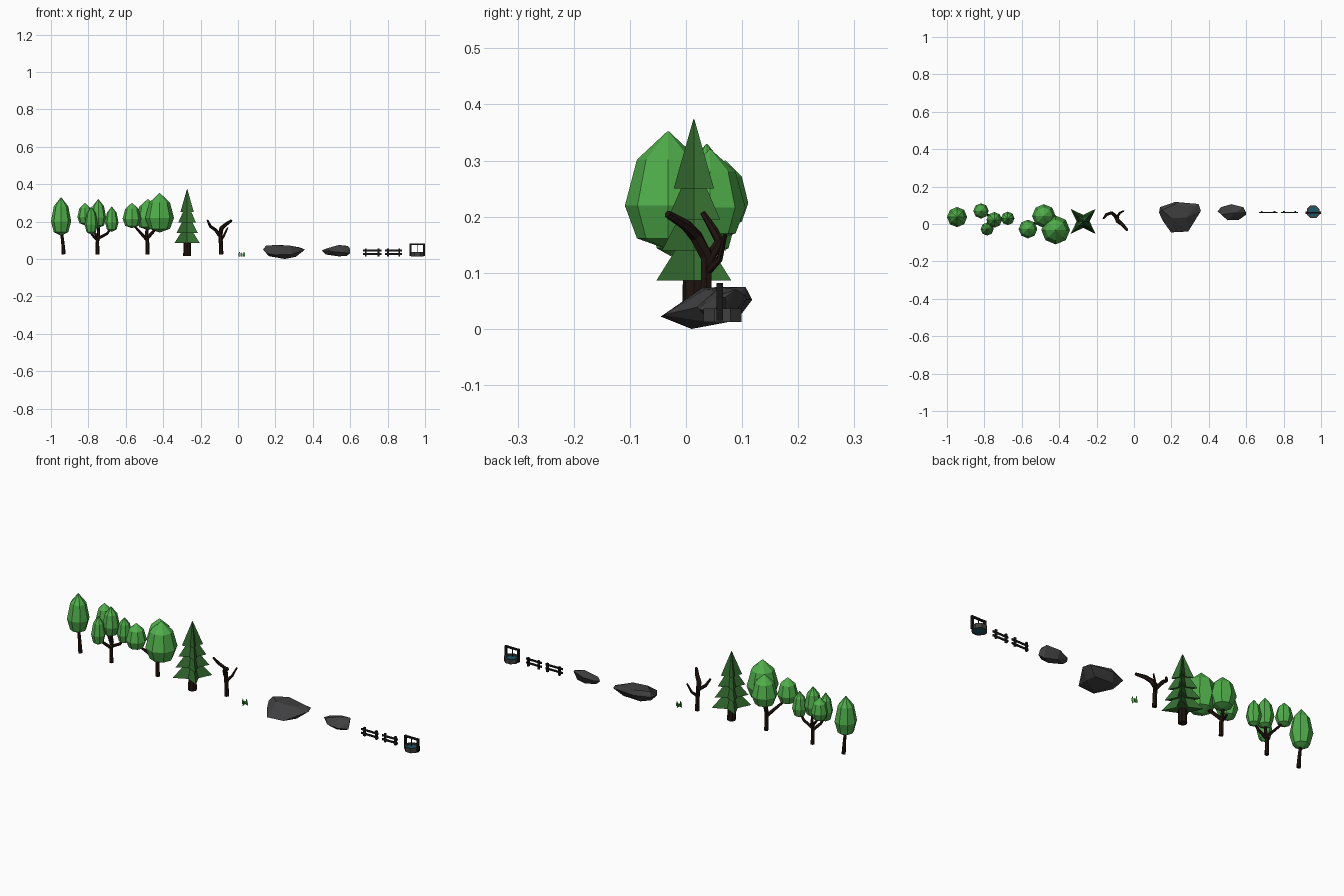
import bpy, bmesh
from math import sin, cos, pi
from mathutils import Vector


def mat(name, rgb):
    m = bpy.data.materials.new(name)
    m.diffuse_color = (*rgb, 1)
    return m


LEAF = mat("leaf_green", (0.08, 0.42, 0.07))
PINE = mat("pine_green", (0.035, 0.15, 0.03))
BARK = mat("bark", (0.014, 0.007, 0.005))
STONE = mat("stone", (0.05, 0.05, 0.052))
WOOD = mat("dark_wood", (0.01, 0.009, 0.009))
WATER = mat("water", (0.01, 0.10, 0.14))


def finish(name, bm, material, fix=True):
    if fix:
        bmesh.ops.recalc_face_normals(bm, faces=bm.faces)
    me = bpy.data.meshes.new(name)
    bm.to_mesh(me)
    bm.free()
    me.materials.append(material)
    ob = bpy.data.objects.new(name, me)
    bpy.context.collection.objects.link(ob)
    return ob


def skin(bm, rings):
    """Join equal rings of points and cap both ends."""
    vs = [[bm.verts.new(p) for p in r] for r in rings]
    n = len(vs[0])
    for a, b in zip(vs, vs[1:]):
        for i in range(n):
            j = (i + 1) % n
            bm.faces.new((a[i], a[j], b[j], b[i]))
    bm.faces.new(vs[0][::-1])
    bm.faces.new(vs[-1])


def tube(bm, pts, radii, n=6):
    """Tapered limb along a path."""
    pts = [Vector(p) for p in pts]
    rings = []
    for i, p in enumerate(pts):
        d = (pts[min(i + 1, len(pts) - 1)] - pts[max(i - 1, 0)]).normalized()
        u = d.cross(Vector((0, 1, 0.01))).normalized()
        v = d.cross(u)
        rings.append([p + radii[i] * (u * cos(2 * pi * k / n) + v * sin(2 * pi * k / n))
                      for k in range(n)])
    skin(bm, rings)


def limbs(name, paths):
    bm = bmesh.new()
    for pts, radii in paths:
        tube(bm, pts, radii)
    return finish(name, bm, BARK)


def crown(name, x, y, r, z0, z1):
    """Eight-sided leaf crown: tall pointed top, blunt bottom."""
    bm = bmesh.new()
    zm = z0 + (z1 - z0) * 0.37
    prof = [(0.02, z0), (0.72, z0 + (zm - z0) * 0.25), (1, zm),
            (0.72, zm + (z1 - zm) * 0.62), (0.02, z1)]
    skin(bm, [[(x + r * f * cos(k * pi / 4), y + r * f * sin(k * pi / 4), z)
               for k in range(8)] for f, z in prof])
    return finish(name, bm, LEAF)


def rock(name, pts):
    bm = bmesh.new()
    for p in pts:
        bm.verts.new(p)
    bmesh.ops.convex_hull(bm, input=bm.verts)
    return finish(name, bm, STONE)


def box(bm, x0, x1, y0, y1, z0, z1):
    skin(bm, [[(x0, y0, z), (x1, y0, z), (x1, y1, z), (x0, y1, z)] for z in (z0, z1)])


# Single-crown tree
limbs("slim_tree_trunk", [([(-.932, .035, .025), (-.936, .035, .08), (-.945, .037, .16)], [.011, .009, .007])])
crown("slim_tree_crown", -.946, .037, .054, .125, .33)

# Branching tree with four small crowns
limbs("branching_tree_trunk", [
    ([(-.75, .03, .025), (-.752, .03, .09), (-.745, .03, .13), (-.747, .02, .2)], [.011, .009, .008, .006]),
    ([(-.752, .03, .1), (-.78, .005, .13), (-.785, -.025, .16)], [.008, .007, .005]),
    ([(-.75, .03, .12), (-.785, .05, .16), (-.817, .07, .2)], [.008, .006, .005]),
    ([(-.747, .03, .11), (-.7, .03, .135), (-.676, .03, .17)], [.008, .007, .005])])
for i, c in enumerate([(-.818, .07, .041, .18, .3), (-.747, .022, .042, .165, .32),
                       (-.785, -.027, .035, .13, .28), (-.675, .03, .036, .145, .28)]):
    crown(f"branching_tree_crown_{i + 1}", *c)

# Broad tree with three crowns
limbs("broad_tree_trunk", [
    ([(-.483, .03, .025), (-.485, .03, .1), (-.488, .035, .14), (-.482, .045, .2)], [.011, .01, .009, .007]),
    ([(-.485, .03, .1), (-.53, .005, .15), (-.565, -.025, .19)], [.009, .007, .005]),
    ([(-.485, .03, .11), (-.45, .0, .15), (-.42, -.03, .18)], [.009, .008, .006])])
for i, c in enumerate([(-.567, -.027, .05, .165, .3), (-.482, .043, .063, .155, .32),
                       (-.419, -.032, .077, .142, .352)]):
    crown(f"broad_tree_crown_{i + 1}", *c)

# Pine: trunk and four star-shaped tiers
PX, PY = -.272, .014
bm = bmesh.new()
tube(bm, [(PX, PY, .017), (PX, PY, .12)], [.021, .019], 8)
finish("pine_trunk", bm, BARK)
for i, (z, h, top) in enumerate([(.086, .067, .19), (.14, .057, .245), (.195, .047, .3), (.25, .036, .373)]):
    bm = bmesh.new()
    skin(bm, [[(PX + s * h * (1.414 if k % 2 else .52) * cos(k * pi / 4),
                PY + s * h * (1.414 if k % 2 else .52) * sin(k * pi / 4), zz)
               for k in range(8)] for s, zz in ((1, z), (.03, top))])
    finish(f"pine_tier_{i + 1}", bm, PINE)

# Bare tree
limbs("bare_tree", [
    ([(-.09, .036, .025), (-.092, .036, .09), (-.095, .036, .145)], [.012, .011, .01]),
    ([(-.095, .036, .13), (-.088, .018, .165), (-.065, .0, .185), (-.036, -.033, .205)], [.012, .012, .01, .007]),
    ([(-.094, .038, .12), (-.12, .06, .155), (-.148, .05, .175), (-.163, .03, .207)], [.01, .009, .008, .005]),
    ([(-.092, .036, .1), (-.075, .06, .125), (-.055, .07, .168)], [.008, .006, .004])])

# Grass tuft: two crossed jagged blades
bm = bmesh.new()
for dx, dy in ((1, 0), (0, 1)):
    for a, w, h in ((-.012, .006, .028), (0, .005, .022), (.012, .006, .027)):
        q = [(a - w, .012), (a + w, .012), (a + w * .7, .012 + h * .7), (a, .012 + h)]
        q.append((a - w * .8, .012 + h * .6))
        bm.faces.new([bm.verts.new((.02 + t * dx, .028 + t * dy, z)) for t, z in q])
finish("grass_tuft", bm, LEAF, False)

# Rocks
rock("large_rock", [(.139, .09, .052), (.22, .118, .052), (.22, .106, .075), (.345, .107, .052),
                    (.358, .07, .05), (.29, -.04, .025), (.198, -.045, .022), (.155, .016, .03),
                    (.134, .06, .05), (.15, .075, .072), (.2, .03, .074), (.28, .035, .071),
                    (.33, .095, .062), (.165, .05, .015), (.25, .01, .0), (.31, .04, .012),
                    (.3, .085, .015), (.2, .09, .015)])
rock("small_rock", [(.447, .068, .045), (.465, .09, .05), (.52, .106, .06), (.585, .09, .07),
                    (.6, .06, .05), (.6, .05, .03), (.56, .022, .035), (.5, .02, .04),
                    (.47, .05, .055), (.54, .06, .075), (.595, .065, .062), (.47, .065, .024),
                    (.54, .045, .014), (.58, .065, .016), (.52, .085, .02)])

# Fences: two posts and two rails each
for i, (x0, x1) in enumerate([(.668, .766), (.787, .877)]):
    bm = bmesh.new()
    for px in (x0 + .015, x1 - .015):
        box(bm, px - .005, px + .005, .061, .07, .012, .057)
    for z in (.021, .041):
        box(bm, x0, x1, .059, .063, z, z + .01)
    finish(f"fence_{i + 1}", bm, WOOD)

# Well: octagonal wall, water, posts, crossbar and rope
WX, WY = .958, .065
bm = bmesh.new()
prof = [(.037, .012), (.037, .036), (.028, .036), (.028, .012)]
vs = [[bm.verts.new((WX + r * cos((k + .5) * pi / 4), WY + r * sin((k + .5) * pi / 4), z))
       for k in range(8)] for r, z in prof]
for a in range(4):
    for k in range(8):
        b, j = (a + 1) % 4, (k + 1) % 8
        bm.faces.new((vs[a][k], vs[a][j], vs[b][j], vs[b][k]))
finish("well_wall", bm, STONE)
bm = bmesh.new()
tube(bm, [(WX, WY, .0125), (WX, WY, .028)], [.029, .029], 8)
finish("well_water", bm, WATER)
bm = bmesh.new()
for s in (-1, 1):
    box(bm, WX + s * .036 - .005, WX + s * .036 + .005, .054, .066, .015, .082)
box(bm, WX - .041, WX + .042, .055, .065, .074, .082)
box(bm, WX - .0015, WX + .0015, .0585, .0615, .035, .075)
finish("well_frame", bm, WOOD)
